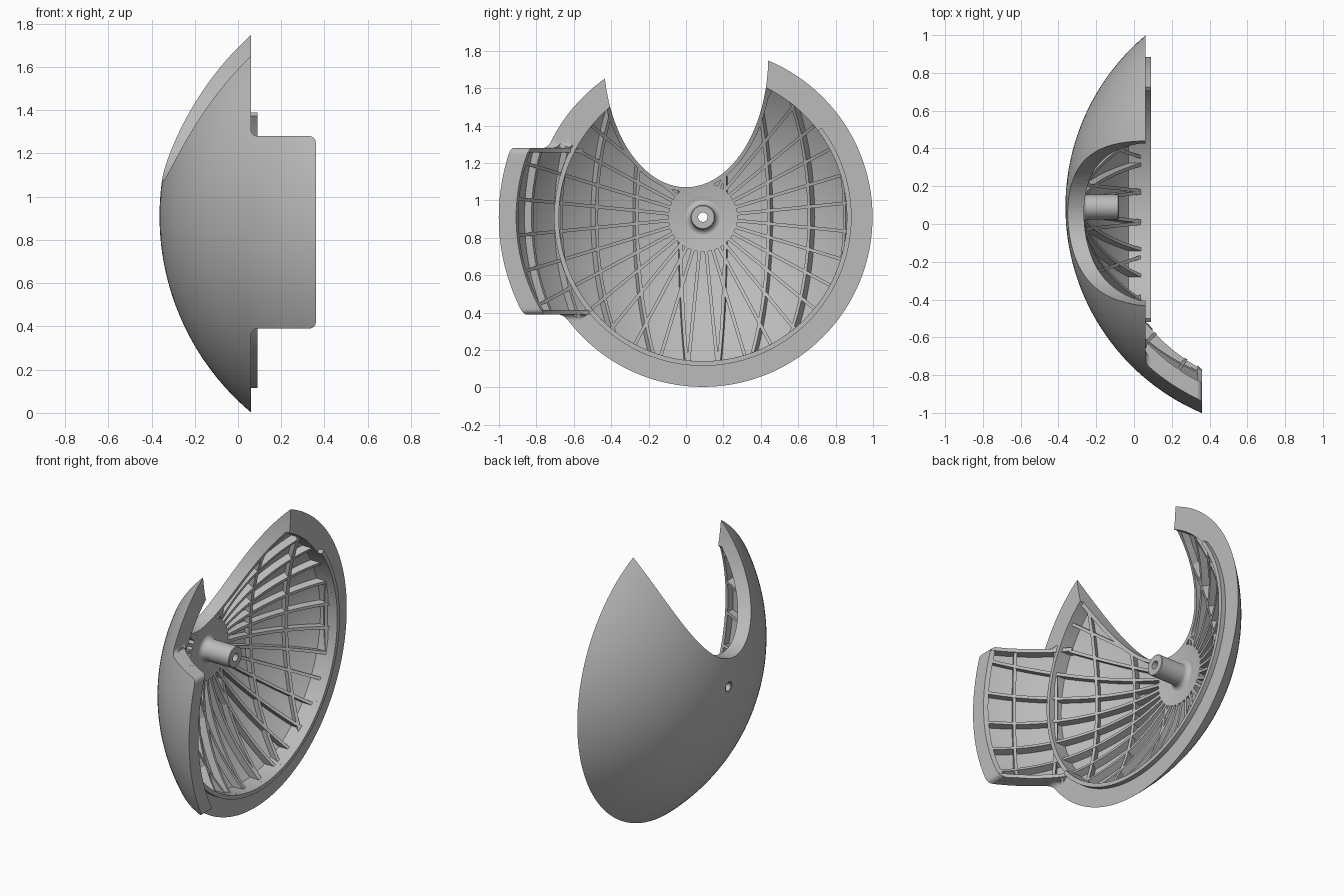
import bpy, bmesh
from math import sin, cos, asin, acos, sqrt, radians, pi, tau
from mathutils import Vector

if "Cube" in bpy.data.objects:
    bpy.data.objects.remove(bpy.data.objects["Cube"])

CX, CY, CZ = 0.822, 0.09, 0.91          # centre of the sphere the dome is cut from
R_OUT, R_SHELL, R_RIB = 1.185, 1.147, 1.10
RIM, TAB = 0.06, 0.36                   # x of the rim plane and of the tab end
TAB_LOW, TAB_TOP = 0.39, 1.28

grey = bpy.data.materials.new("plain grey")
grey.use_nodes = True
colour = (0.5, 0.5, 0.5, 1)
grey.diffuse_color = colour
grey.node_tree.nodes["Principled BSDF"].inputs["Base Color"].default_value = colour


def finish(name, bm):
    bmesh.ops.recalc_face_normals(bm, faces=bm.faces)
    mesh = bpy.data.meshes.new(name)
    bm.to_mesh(mesh)
    bm.free()
    mesh.materials.append(grey)
    ob = bpy.data.objects.new(name, mesh)
    bpy.context.collection.objects.link(ob)
    return ob


def radius_at(R, x):
    return sqrt(R * R - (CX - x) ** 2)


def arc(R, r0, r1, n=28):
    """Points (radius, x) along a sphere of radius R."""
    a0, a1 = asin(r0 / R), asin(r1 / R)
    angles = [a0 + (a1 - a0) * i / n for i in range(n + 1)]
    return [(R * sin(a), CX - R * cos(a)) for a in angles]


def lathe(name, profile, start=0, end=360, steps=128):
    """Spin a closed (radius, x) profile about the dome axis."""
    bm = bmesh.new()
    full = end - start == 360
    rings = []
    for i in range(steps if full else steps + 1):
        a = radians(start + (end - start) * i / steps)
        rings.append([bm.verts.new((x, CY + r * cos(a), CZ + r * sin(a))) for r, x in profile])
    pairs = list(zip(rings, rings[1:]))
    if full:
        pairs.append((rings[-1], rings[0]))
    else:
        bm.faces.new(rings[0])
        bm.faces.new(rings[-1])
    n = len(profile)
    for p, q in pairs:
        for j in range(n):
            k = (j + 1) % n
            bm.faces.new((p[j], p[k], q[k], q[j]))
    return finish(name, bm)


def blade(bm, centre, e1, e2, r_in, r_out, a0, a1, half, n=28):
    """Add a thin curved rib lying in the plane of e1 and e2."""
    side = e1.cross(e2) * half
    rows = []
    for i in range(n + 1):
        a = a0 + (a1 - a0) * i / n
        d = e1 * cos(a) + e2 * sin(a)
        corners = (d * r_in - side, d * r_in + side, d * r_out + side, d * r_out - side)
        rows.append([bm.verts.new(centre + c) for c in corners])
    bm.faces.new(rows[0])
    bm.faces.new(rows[-1])
    for p, q in zip(rows, rows[1:]):
        for j in range(4):
            k = (j + 1) % 4
            bm.faces.new((p[j], p[k], q[k], q[j]))


def prism(name, points, place, lo, hi):
    bm = bmesh.new()
    a = [bm.verts.new(place(u, v, lo)) for u, v in points]
    b = [bm.verts.new(place(u, v, hi)) for u, v in points]
    bm.faces.new(a)
    bm.faces.new(b)
    for j in range(len(points)):
        k = (j + 1) % len(points)
        bm.faces.new((a[j], a[k], b[k], b[j]))
    ob = finish(name, bm)
    ob.hide_render = True
    return ob


def cut(ob, cutters, operation='DIFFERENCE'):
    bpy.context.view_layer.objects.active = ob
    for cutter in cutters:
        mod = ob.modifiers.new("cut", 'BOOLEAN')
        mod.operation, mod.solver, mod.object = operation, 'EXACT', cutter
        bpy.ops.object.modifier_apply(modifier=mod.name)


# Cutters: everything above the rim plane except the tab, and the notch
def along_x(u, v, w):
    return (w, u, v)


def along_y(u, v, w):
    return (u, w, v)


def notch_outline(grow):
    curve = [(-(0.44 + grow) * cos(pi * i / 48), 1.77 - (0.70 + grow) * sin(pi * i / 48))
             for i in range(49)]
    return curve + [(0.44 + grow, 2.3), (-0.44 - grow, 2.3)]


def tab_outline(edge, s):
    f = 0.03
    steps = [pi / 2 * i / 6 for i in range(7)]
    inner = [(RIM + f - f * cos(a), edge + s * (f - f * sin(a))) for a in steps]
    outer = [(TAB - f + f * sin(a), edge - s * (f - f * cos(a))) for a in steps]
    return [(1, edge + s), (RIM, edge + s)] + inner + outer + [(1, edge - s * f)]


side_cut = prism("cutter_side", [(RIM, -1), (1, -1), (1, 3), (RIM, 3)], along_y, -0.45, 2)
top_cut = prism("cutter_top", tab_outline(TAB_TOP, 1), along_y, -2, -0.43)
low_cut = prism("cutter_low", tab_outline(TAB_LOW, -1), along_y, -2, -0.43)
notch = prism("cutter_notch", notch_outline(0), along_x, -1, 1)
notch_wide = prism("cutter_notch_wide", notch_outline(0.022), along_x, -1, 1)
trim = [side_cut, top_cut, low_cut]
parts = []


def keep(ob, *cutters):
    cut(ob, cutters)
    parts.append(ob)


# Dome skin with its tab
skin = arc(R_OUT, 0.033, radius_at(R_OUT, TAB), 40)
skin += arc(R_SHELL, 0.033, radius_at(R_SHELL, TAB), 40)[::-1]
keep(lathe("dome_shell", skin), *trim, notch)

# Spokes from the hub out to the rim and the tab end
C = Vector((CX, CY, CZ))
X, Z = Vector((-1, 0, 0)), Vector((0, 0, 1))
bm = bmesh.new()
for i in range(32):
    a = tau * (i + 0.5) / 32
    blade(bm, C, X, Vector((0, cos(a), sin(a))), R_RIB, 1.165,
          asin(0.175 / R_RIB), radians(65), 0.009)
keep(finish("spokes", bm), *trim, notch)

# Upright cross ribs, fanned about the sphere centre
bm = bmesh.new()
for k in range(-5, 4):
    a = radians(12.4 * (k + 0.5))
    blade(bm, C, Vector((-cos(a), sin(a), 0)), Z, R_RIB + 0.002, 1.165,
          radians(-56), radians(56), 0.009)
ribs = finish("cross_ribs", bm)
hub_clear = prism("cutter_hub", [(CY + 0.15 * cos(tau * i / 48), CZ + 0.15 * sin(tau * i / 48))
                                 for i in range(48)], along_x, -1, 1)
keep(ribs, *trim, notch, hub_clear)

# Flat rim around the dome, open where the tab begins
edge = radius_at(R_OUT - 0.001, RIM)
rim = [(0.77, RIM)] + arc(R_OUT - 0.001, 0.77, edge, 10)
keep(lathe("rim", rim, -142, 154), notch)

# Raised lip on the rim, and the ring rib dividing dome from tab
lip = [(0.77, RIM - 0.01), (0.77, 0.09), (0.795, 0.09), (0.795, RIM - 0.01)]
keep(lathe("rim_lip", lip, -140, 37))
divider = [(0.77, RIM), (0.795, RIM), (0.795, -0.04), (0.77, -0.04)]
keep(lathe("tab_divider", divider, 153, 219))

# Thick end edge of the tab
band = [(radius_at(R, x), x) for R, x in
        ((1.18, 0.335), (1.18, TAB), (R_RIB, TAB), (R_RIB, 0.335))]
keep(lathe("tab_end", band, 145, 230, 48), top_cut, low_cut)

# Side walls of the tab
for name, z in (("tab_top_wall", TAB_TOP - 0.012), ("tab_low_wall", TAB_LOW + 0.012)):
    dz = z - CZ
    r_in, r_out = sqrt(R_RIB ** 2 - dz * dz), sqrt(1.175 ** 2 - dz * dz)
    bm = bmesh.new()
    blade(bm, Vector((CX, CY, z)), X, Vector((0, -1, 0)), r_in, r_out,
          radians(38), acos((CX - TAB) / r_in), 0.0115)
    keep(finish(name, bm), top_cut, low_cut)

# Thick border following the notch
wall = arc(1.18, 0.12, radius_at(1.18, RIM)) + arc(R_RIB, 0.12, radius_at(R_RIB, RIM))[::-1]
border = lathe("notch_border", wall)
cut(border, [notch_wide], 'INTERSECT')
keep(border, notch)

# Hub disc with a filleted, drilled post
fillet = [(0.095 - 0.03 * sin(pi / 2 * i / 6), -0.246 - 0.03 * cos(pi / 2 * i / 6))
          for i in range(7)]
hub = arc(1.18, 0.025, 0.185, 8) + arc(R_RIB, 0.105, 0.185, 6)[::-1]
hub += fillet + [(0.065, -0.084), (0.061, -0.08), (0.025, -0.08)]
keep(lathe("hub_post", hub, steps=64), notch)

for cutter in trim + [notch, notch_wide, hub_clear]:
    bpy.data.objects.remove(cutter)

# Smooth curved faces, keep edges sharp
bpy.ops.object.select_all(action='DESELECT')
for ob in parts:
    ob.select_set(True)
bpy.context.view_layer.objects.active = parts[0]
bpy.ops.object.shade_smooth_by_angle(angle=radians(30))
